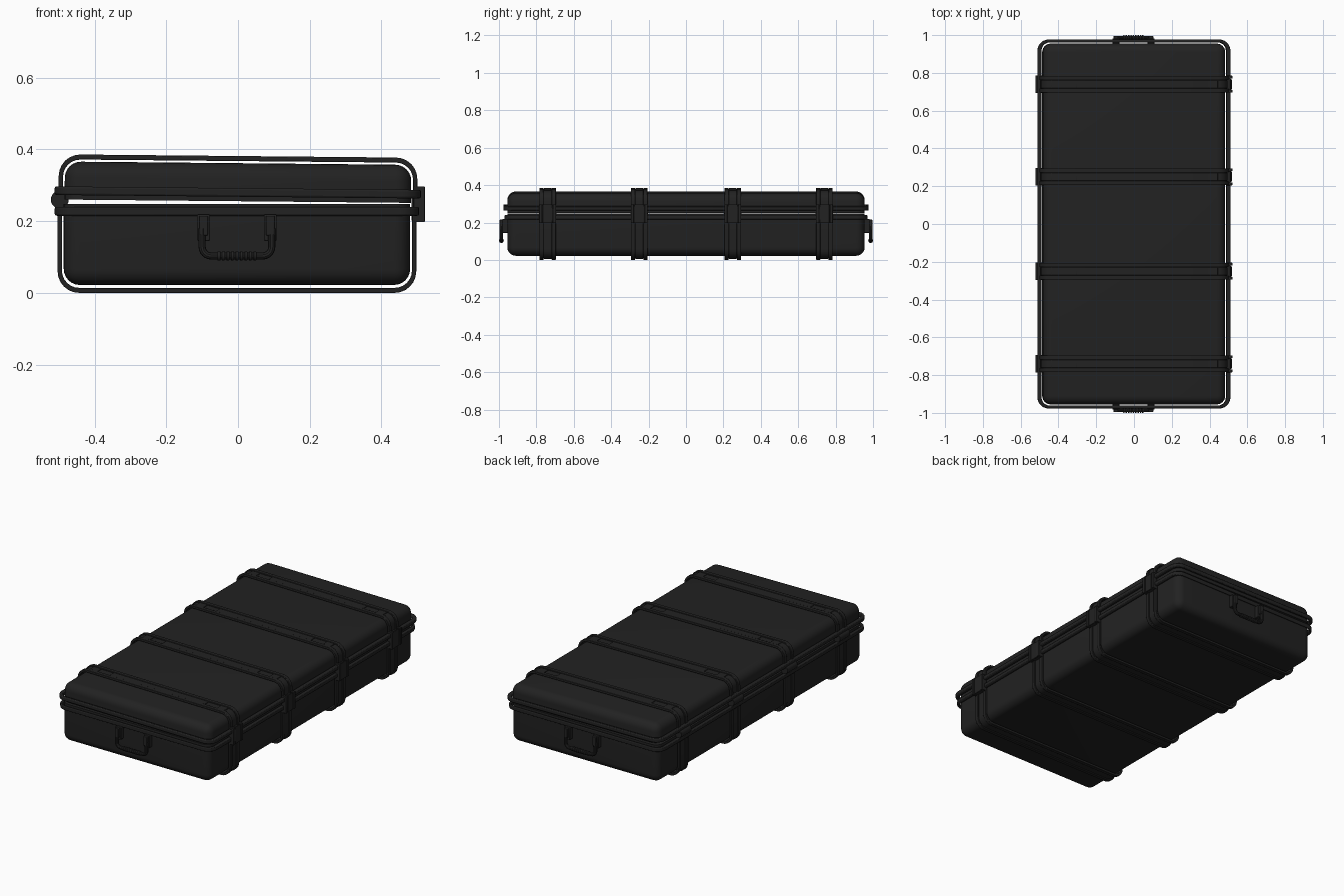
import bpy, bmesh, math
from mathutils import Matrix, Vector

if "Cube" in bpy.data.objects:
    bpy.data.objects.remove(bpy.data.objects["Cube"])

black = bpy.data.materials.new("black plastic")
black.use_nodes = True
colour = (0.016, 0.016, 0.016, 1)
black.diffuse_color = colour
black.node_tree.nodes["Principled BSDF"].inputs["Base Color"].default_value = colour

TILT = Matrix.Rotation(0.0095, 4, "Y")   # lid rests slightly open on the hinge side
CX = -0.003                              # centre of the case body
BANDS = (-0.74, -0.25, 0.25, 0.74)


def finish(name, bm, bevel=0.0, lid=False):
    bmesh.ops.recalc_face_normals(bm, faces=bm.faces)
    if lid:
        bm.transform(TILT)
    mesh = bpy.data.meshes.new(name)
    bm.to_mesh(mesh)
    bm.free()
    ob = bpy.data.objects.new(name, mesh)
    bpy.context.collection.objects.link(ob)
    mesh.materials.append(black)
    if bevel:
        mod = ob.modifiers.new("soft edges", "BEVEL")
        mod.width, mod.segments, mod.limit_method = bevel, 2, "ANGLE"
    bpy.ops.object.select_all(action="DESELECT")
    ob.select_set(True)
    bpy.context.view_layer.objects.active = ob
    bpy.ops.object.shade_smooth_by_angle(angle=math.radians(35))
    return ob


def box_bm(lo, hi):
    bm = bmesh.new()
    bmesh.ops.create_cube(bm, size=1)
    lo, hi = Vector(lo), Vector(hi)
    for v in bm.verts:
        v.co = (lo + hi) / 2 + v.co * (hi - lo)
    return bm


def box(name, lo, hi, bevel=0.003, lid=False):
    return finish(name, box_bm(lo, hi), bevel, lid)


def shell(name, z0, z1, open_z, lid):
    # rounded half of the case, with a sharp edge along the parting line
    bm = box_bm((CX - 0.483, -0.955, z0), (CX + 0.483, 0.955, z1))
    edges = [e for e in bm.edges if any(abs(v.co.z - open_z) > 1e-4 for v in e.verts)]
    bmesh.ops.bevel(bm, geom=edges, offset=0.045, segments=6, profile=0.5, affect="EDGES")
    return finish(name, bm, lid=lid)


def arc(cx, cy, r, start, n=7):
    return [(cx + r * math.cos(a), cy + r * math.sin(a))
            for a in (math.radians(start + 90 * i / (n - 1)) for i in range(n))]


def wall(name, outer, inner, place, d0, d1, closed, bevel, lid):
    # thick strip between two matching outlines, extruded from d0 to d1
    bm = bmesh.new()
    rows = [[bm.verts.new(place(p, d)) for p, d in
             ((o, d0), (o, d1), (i, d1), (i, d0))] for o, i in zip(outer, inner)]
    count = len(rows)
    for k in range(count if closed else count - 1):
        a, b = rows[k], rows[(k + 1) % count]
        for j in range(4):
            m = (j + 1) % 4
            bm.faces.new((a[j], a[m], b[m], b[j]))
    if not closed:
        bm.faces.new(rows[0])
        bm.faces.new(rows[-1])
    return finish(name, bm, bevel, lid)


def round_rect(hx, hy, r):
    pts = []
    for sx, sy, start in ((1, 1, 0), (-1, 1, 90), (-1, -1, 180), (1, -1, 270)):
        pts += arc(CX + sx * (hx - r), sy * (hy - r), r, start)
    return pts


def arch(hx, z_end, z_top, r):
    # U outline, opening downward when z_end < z_top and upward otherwise
    s = 1 if z_top > z_end else -1
    pts = [(hx, z_end)]
    pts += [(x, z_top + s * (z - r)) for x, z in arc(hx - r, 0, r, 0)]
    pts += [(x, z_top + s * (z - r)) for x, z in arc(r - hx, 0, r, 90)]
    pts.append((-hx, z_end))
    return [(CX + x, z) for x, z in pts]


def rim(name, z0, z1, hx, hy, lid):
    wall(name, round_rect(hx, hy, 0.06), round_rect(0.489, 0.961, 0.042),
         lambda p, d: (p[0], p[1], d), z0, z1, True, 0.005, lid)


def strap(name, y0, y1, z_end, z_out, drop, lid):
    s = 1 if z_out > z_end else -1
    wall(name, arch(0.5 - drop, z_end, z_out - s * drop, 0.06 - drop),
         arch(0.488, z_end, z_out - s * 0.014, 0.048),
         lambda p, d: (p[0], d, p[1]), y0, y1, False, 0.002, lid)


# case halves and their rims
shell("base_shell", 0.022, 0.248, 0.248, False)
shell("lid_shell", 0.2555, 0.3615, 0.2555, True)
rim("base_rim", 0.215, 0.24, 0.508, 0.97, False)
rim("lid_rim", 0.268, 0.292, 0.511, 0.977, True)

# straps: two ribs and a recessed middle, on both halves
for n, y in enumerate(BANDS, 1):
    for part, z_end, z_out, lid in (("lid", 0.285, 0.3815, True), ("base", 0.222, 0, False)):
        for side, a, b in (("front", -0.044, -0.022), ("back", 0.022, 0.044)):
            strap(f"{part}_strap_rib_{side}_{n}", y + a, y + b, z_end, z_out, 0, lid)
        strap(f"{part}_strap_middle_{n}", y - 0.022, y + 0.022, z_end, z_out, 0.006, lid)
    # raised pads along the top of the strap
    for name, x0, x1 in (("centre", -0.31, 0.31), ("left", 0.39, 0.44), ("right", -0.44, -0.39)):
        box(f"strap_pad_{name}_{n}", (x0, y - 0.02, 0.372), (x1, y + 0.02, 0.379), 0.001, True)

    # hinge barrel
    bm = bmesh.new()
    bmesh.ops.create_cone(bm, cap_ends=True, segments=20, radius1=0.025, radius2=0.025, depth=0.094,
                          matrix=Matrix.Translation((-0.497, y, 0.26)) @ Matrix.Rotation(math.pi / 2, 4, "X"))
    finish(f"hinge_{n}", bm, 0.002)

    # latch: block, lever plate and side cheeks
    box(f"latch_block_{n}", (0.484, y - 0.03, 0.2), (0.513, y + 0.03, 0.272))
    box(f"latch_lever_{n}", (0.511, y - 0.026, 0.197), (0.518, y + 0.026, 0.297), 0.002)
    for side, s in (("front", -1), ("back", 1)):
        box(f"latch_cheek_{side}_{n}", (0.49, y + s * 0.037 - 0.008, 0.197),
            (0.521, y + s * 0.037 + 0.008, 0.297), 0.002)

# carrying handles on both short ends
for end, s in (("front", -1), ("back", 1)):
    def block(name, x, half, z0, z1, y0, y1):
        ya, yb = sorted((s * y0, s * y1))
        box(name, (x - half, ya, z0), (x + half, yb, z1), 0.003)

    for side, x in (("right", CX - 0.093), ("left", CX + 0.093)):
        block(f"{end}_handle_bracket_{side}", x, 0.018, 0.145, 0.218, 0.95, 0.982)
        block(f"{end}_handle_pivot_{side}", x, 0.012, 0.16, 0.215, 0.98, 0.996)

    # bent bar
    path = [(CX - 0.097, 0.18)] + arc(CX - 0.072, 0.128, 0.025, 180)
    path += arc(CX + 0.072, 0.128, 0.025, 270) + [(CX + 0.097, 0.18)]
    curve = bpy.data.curves.new(f"{end}_handle_bar", "CURVE")
    curve.dimensions, curve.bevel_depth, curve.bevel_resolution = "3D", 0.01, 3
    curve.use_fill_caps = True
    spline = curve.splines.new("POLY")
    spline.points.add(len(path) - 1)
    for point, (x, z) in zip(spline.points, path):
        point.co = (x, s * 0.987, z, 1)
    curve.materials.append(black)
    bar = bpy.data.objects.new(f"{end}_handle_bar", curve)
    bpy.context.collection.objects.link(bar)
    bpy.ops.object.select_all(action="DESELECT")
    bar.select_set(True)
    bpy.context.view_layer.objects.active = bar
    bpy.ops.object.convert(target="MESH")
    bpy.ops.object.shade_smooth_by_angle(angle=math.radians(35))

    # ribbed grip
    bm = bmesh.new()
    for i in range(9):
        bmesh.ops.create_cone(bm, cap_ends=True, segments=16, radius1=0.013, radius2=0.013, depth=0.008,
                              matrix=Matrix.Translation((CX + (i - 4) * 0.0125, s * 0.987, 0.103))
                              @ Matrix.Rotation(math.pi / 2, 4, "Y"))
    finish(f"{end}_handle_grip", bm, 0.002)
